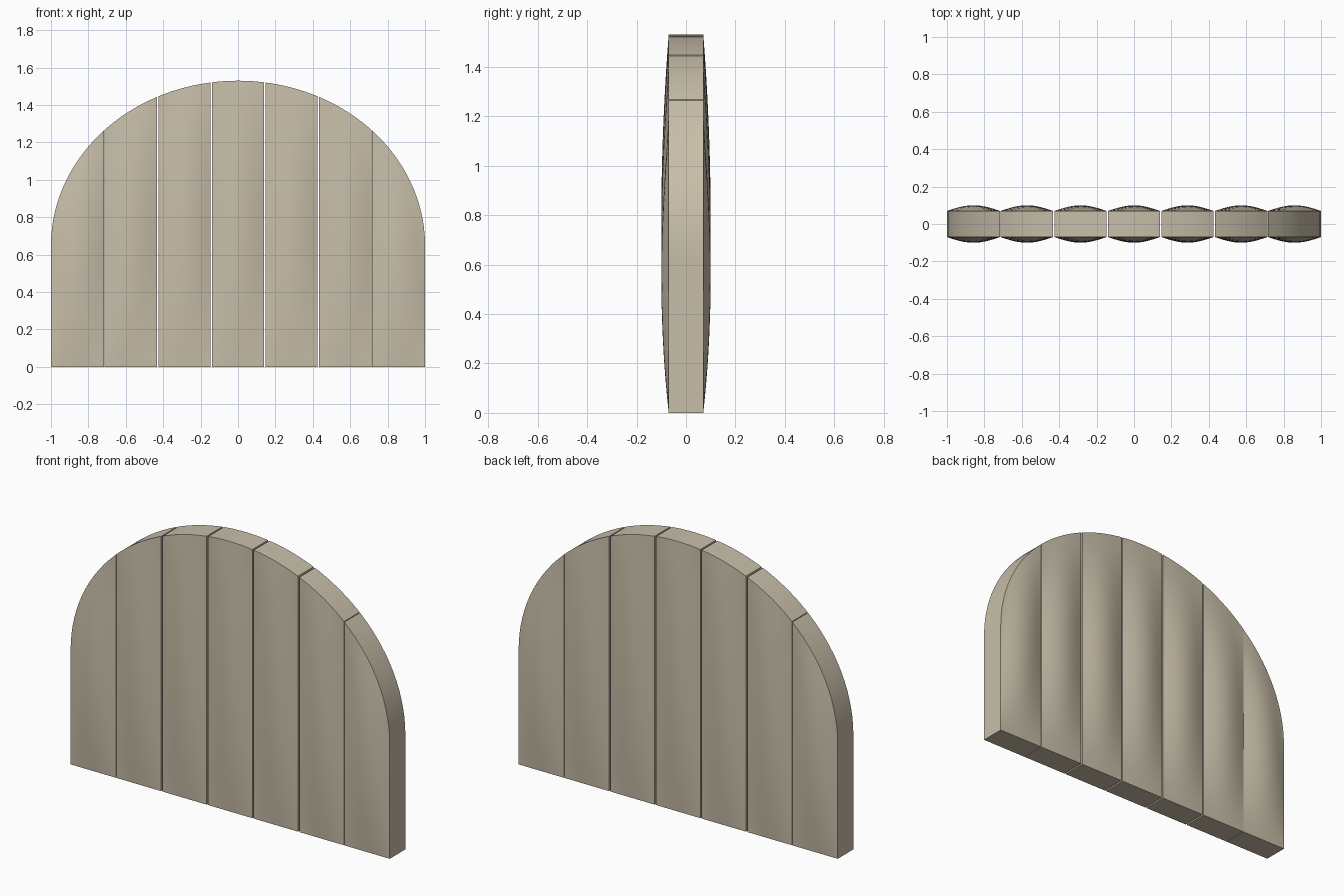
import bpy, bmesh, math

cube = bpy.data.objects.get("Cube")
if cube:
    bpy.data.objects.remove(cube, do_unlink=True)

PLANKS = 7
WIDTH = 2 / PLANKS
SPRING, RISE = 0.65, 0.88     # where the arch starts, and its height
HALF, BULGE = 0.07, 0.03      # half thickness at the rim, extra in the middle
COLS, ROWS = 14, 18

wood = bpy.data.materials.new("pale_tan_wood")
wood.use_nodes = True
tan = (0.58, 0.52, 0.40, 1)
wood.diffuse_color = tan
wood.node_tree.nodes["Principled BSDF"].inputs["Base Color"].default_value = tan


def plank(name, x0, x1):
    """Board with an arched top whose front and back swell towards the middle."""
    bm = bmesh.new()
    a0, a1 = math.acos(x0), math.acos(x1)
    sides = []
    for side in (-1, 1):
        grid = []
        for i in range(COLS + 1):
            angle = a0 + (a1 - a0) * i / COLS
            x = math.cos(angle)
            top = SPRING + RISE * math.sin(angle)
            across = math.sin(math.pi * (x - x0) / (x1 - x0))
            column = []
            for j in range(ROWS + 1):
                w = j / ROWS
                y = HALF + BULGE * across * 4 * w * (1 - w)
                column.append(bm.verts.new((x, side * y, top * w)))
            grid.append(column)
        for i in range(COLS):
            for j in range(ROWS):
                bm.faces.new((grid[i][j], grid[i + 1][j],
                              grid[i + 1][j + 1], grid[i][j + 1]))
        sides.append(grid)

    # Rim joining the front and back
    rim = [(i, 0) for i in range(COLS)] + [(COLS, j) for j in range(ROWS)]
    rim += [(COLS - i, ROWS - j) for i, j in rim]
    for (i, j), (k, m) in zip(rim, rim[1:] + rim[:1]):
        f, b = sides
        bm.faces.new((f[i][j], f[k][m], b[k][m], b[i][j]))
    bmesh.ops.recalc_face_normals(bm, faces=bm.faces)

    mesh = bpy.data.meshes.new(name)
    bm.to_mesh(mesh)
    bm.free()
    mesh.materials.append(wood)
    obj = bpy.data.objects.new(name, mesh)
    bpy.context.collection.objects.link(obj)
    return obj


def gap(edge):
    """Half the slit at a joint: none at the ends, finer at the outer joints."""
    if edge in (0, PLANKS):
        return 0
    return 0.0015 if edge in (1, PLANKS - 1) else 0.0045


boards = []
for n in range(PLANKS):
    left = max(-1, -1 + n * WIDTH + gap(n))
    right = min(1, -1 + (n + 1) * WIDTH - gap(n + 1))
    boards.append(plank(f"plank_{n + 1}", left, right))

# Smooth swelling faces with crisp rims
bpy.ops.object.select_all(action='DESELECT')
for board in boards:
    board.select_set(True)
bpy.context.view_layer.objects.active = boards[0]
bpy.ops.object.shade_smooth_by_angle(angle=math.radians(30))
